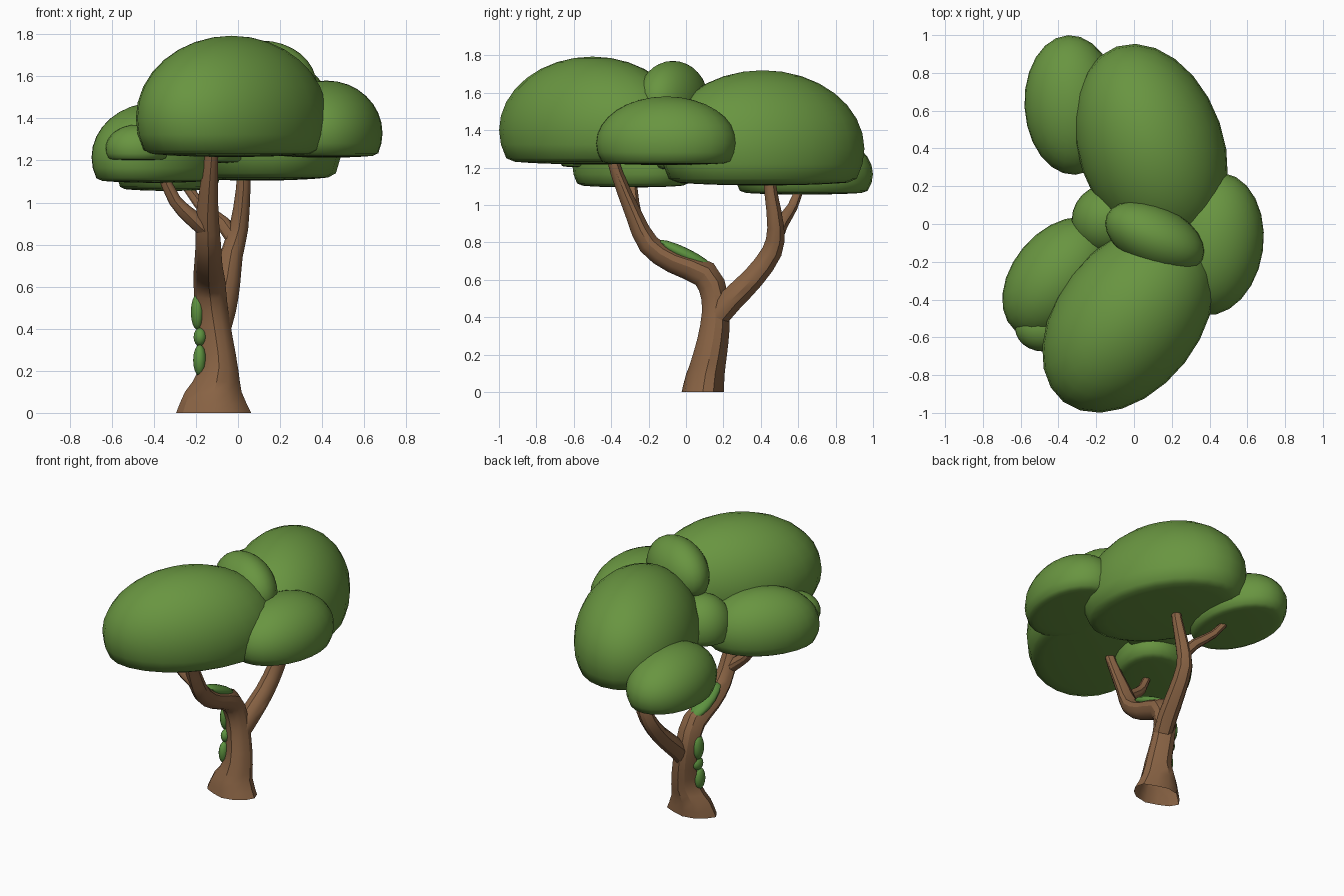
import bpy, bmesh, math
from mathutils import Vector, Matrix

if "Cube" in bpy.data.objects:
    bpy.data.objects.remove(bpy.data.objects["Cube"])


def material(name, rgb):
    m = bpy.data.materials.new(name)
    m.diffuse_color = (*rgb, 1)
    m.use_nodes = True
    m.node_tree.nodes["Principled BSDF"].inputs["Base Color"].default_value = m.diffuse_color
    return m


LEAF = material("leaf_green", (0.14, 0.30, 0.052))
MOSS = material("moss_green", (0.11, 0.29, 0.05))
BARK = material("bark_brown", (0.25, 0.125, 0.058))


def finish(name, bm, mat, angle):
    bmesh.ops.recalc_face_normals(bm, faces=bm.faces)
    mesh = bpy.data.meshes.new(name)
    bm.to_mesh(mesh)
    bm.free()
    mesh.materials.append(mat)
    ob = bpy.data.objects.new(name, mesh)
    bpy.context.collection.objects.link(ob)
    bpy.ops.object.select_all(action='DESELECT')
    ob.select_set(True)
    bpy.context.view_layer.objects.active = ob
    bpy.ops.object.shade_smooth_by_angle(angle=math.radians(angle))
    return ob


def foliage(name, centre, radii, turn):
    """Dome: ellipsoid whose underside is pressed almost flat."""
    bm = bmesh.new()
    bmesh.ops.create_uvsphere(bm, u_segments=24, v_segments=16, radius=1)
    for v in bm.verts:
        if v.co.z < -0.42:
            v.co.z = -0.42 + (v.co.z + 0.42) * 0.08
    bm.transform(Matrix.Translation(centre)
                 @ Matrix.Rotation(math.radians(turn), 4, 'Z')
                 @ Matrix.Diagonal((*radii, 1)))
    finish(name, bm, LEAF, 50)


def moss(name, centre, radii, tilt):
    bm = bmesh.new()
    bmesh.ops.create_uvsphere(bm, u_segments=14, v_segments=8, radius=1)
    bm.transform(Matrix.Translation(centre)
                 @ Matrix.Rotation(math.radians(tilt), 4, 'X')
                 @ Matrix.Diagonal((*radii, 1)))
    finish(name, bm, MOSS, 50)


FLUTES = (1.0, 1.03, 0.93, 1.02, 1.0, 0.95, 1.04, 0.99, 0.92, 1.03, 1.0, 0.96)


def limb(name, path):
    """Fluted tube through points (x, y, z, radius_across, radius_deep)."""
    pts = []
    for i in range(len(path) - 1):          # Catmull-Rom, two steps per span
        p = [path[max(0, min(len(path) - 1, i + k))] for k in (-1, 0, 1, 2)]
        for t in (0, 0.5):
            pts.append([0.5 * (2 * b + (c - a) * t + (2 * a - 5 * b + 4 * c - d) * t * t
                               + (3 * b - a - 3 * c + d) * t ** 3)
                        for a, b, c, d in zip(*p)])
    pts.append(list(path[-1]))
    bm = bmesh.new()
    rings = []
    n = len(FLUTES)
    for i, p in enumerate(pts):
        t = Vector(pts[min(i + 1, len(pts) - 1)][:3]) - Vector(pts[max(i - 1, 0)][:3])
        if p[2] < 0.15:
            t = Vector((0, 0, 1))
        t.normalize()
        u = Vector((1, 0, 0))
        u = (u - t * u.dot(t)).normalized()
        w = t.cross(u)
        ring = []
        for k in range(n):
            a = 2 * math.pi * k / n
            ring.append(bm.verts.new(Vector(p[:3]) + FLUTES[k]
                        * (u * math.cos(a) * p[3] + w * math.sin(a) * p[4])))
        rings.append(ring)
    for r, s in zip(rings, rings[1:]):
        for k in range(n):
            bm.faces.new((r[k], r[(k + 1) % n], s[(k + 1) % n], s[k]))
    bm.faces.new(rings[-1])
    finish(name, bm, BARK, 32)


# Trunk running on into the front limb (open underneath)
limb("trunk_and_front_limb", [
    (-0.112, 0.09, 0.0, 0.175, 0.11), (-0.115, 0.105, 0.1, 0.132, 0.10),
    (-0.09, 0.13, 0.2, 0.093, 0.087), (-0.105, 0.155, 0.35, 0.08, 0.077),
    (-0.125, 0.155, 0.5, 0.076, 0.07), (-0.135, 0.10, 0.63, 0.074, 0.073),
    (-0.14, -0.07, 0.70, 0.066, 0.062), (-0.14, -0.20, 0.79, 0.06, 0.056),
    (-0.145, -0.28, 0.95, 0.052, 0.043), (-0.13, -0.37, 1.17, 0.034, 0.032),
    (-0.12, -0.40, 1.28, 0.03, 0.03)])
# Back limb and the two side branches
limb("back_limb", [
    (-0.10, 0.15, 0.38, 0.06, 0.06), (-0.075, 0.24, 0.49, 0.066, 0.064),
    (-0.05, 0.36, 0.61, 0.06, 0.058), (-0.03, 0.46, 0.75, 0.053, 0.053),
    (0.005, 0.48, 0.88, 0.044, 0.044), (0.025, 0.455, 1.06, 0.034, 0.034),
    (0.03, 0.44, 1.2, 0.03, 0.03)])
limb("back_branch", [
    (0.0, 0.47, 0.80, 0.04, 0.04), (-0.07, 0.51, 0.90, 0.036, 0.036),
    (-0.18, 0.57, 0.99, 0.027, 0.027), (-0.27, 0.62, 1.12, 0.02, 0.02)])
limb("left_branch", [
    (-0.15, -0.25, 0.87, 0.04, 0.04), (-0.22, -0.27, 0.93, 0.038, 0.038),
    (-0.30, -0.28, 1.01, 0.03, 0.03), (-0.36, -0.29, 1.14, 0.025, 0.025)])

# Canopy
foliage("front_canopy", (-0.03, -0.50, 1.40), (0.56, 0.38, 0.393), 52)
foliage("back_canopy", (0.09, 0.41, 1.30), (0.56, 0.385, 0.42), 109)
foliage("right_canopy", (0.42, -0.105, 1.33), (0.38, 0.265, 0.25), 82)
foliage("left_canopy", (-0.395, -0.285, 1.215), (0.365, 0.25, 0.26), 50)
foliage("left_small_canopy", (-0.48, -0.55, 1.255), (0.15, 0.125, 0.115), 0)
foliage("back_left_canopy", (-0.33, 0.63, 1.165), (0.37, 0.25, 0.235), 93)
foliage("top_canopy", (0.11, -0.07, 1.56), (0.28, 0.165, 0.21), -25)
foliage("middle_canopy", (-0.14, 0.02, 1.28), (0.19, 0.19, 0.20), 0)

# Moss on the front limb and up the left of the trunk
moss("limb_moss", (-0.145, -0.005, 0.735), (0.06, 0.165, 0.035), -26)
for i, (x, y, z, h) in enumerate([(-0.182, 0.11, 0.25, 0.075),
                                  (-0.180, 0.13, 0.36, 0.045),
                                  (-0.193, 0.14, 0.48, 0.085)]):
    moss("trunk_moss_%d" % (i + 1), (x, y, z), (0.032, 0.045, h), 0)
